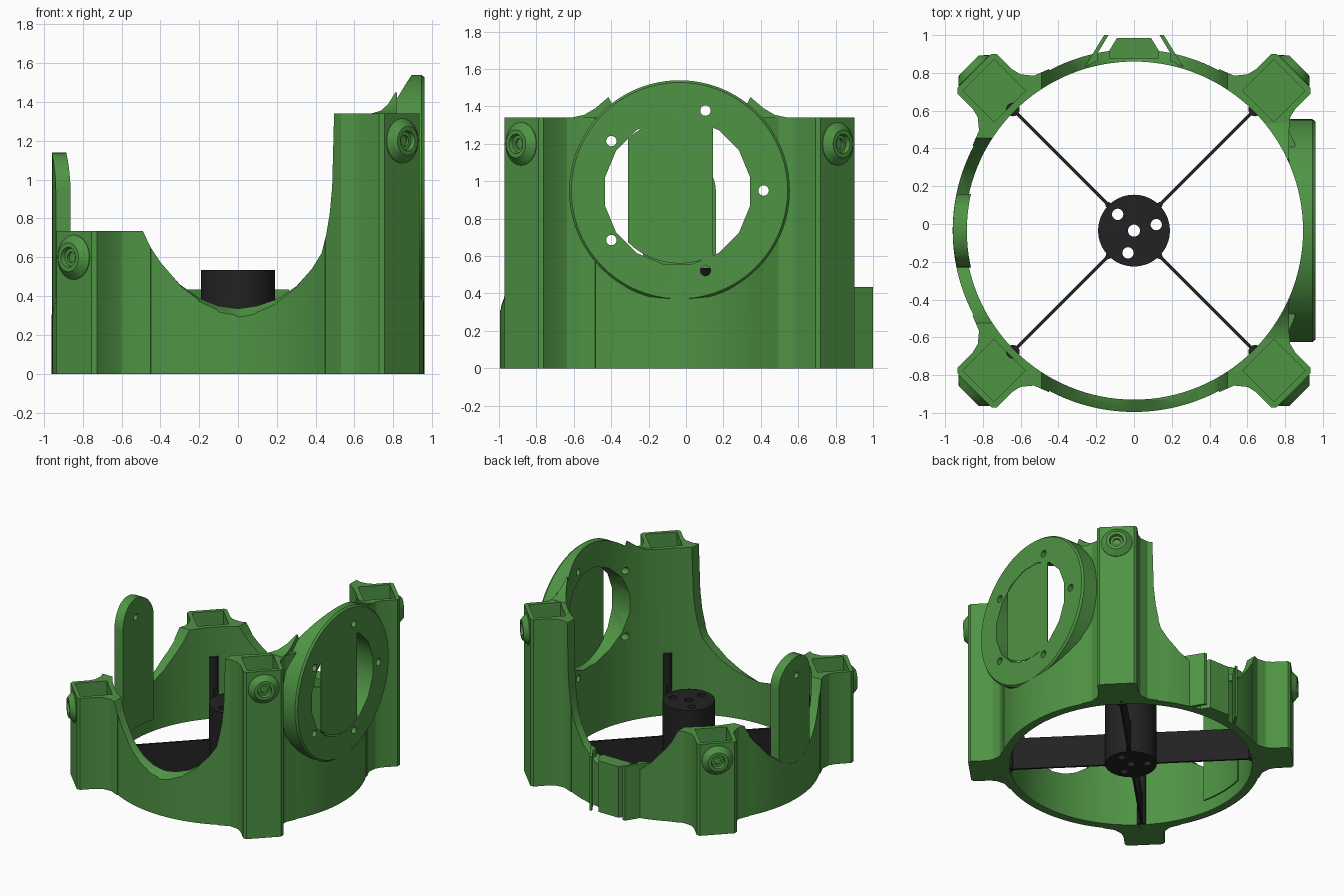
import bpy, bmesh, math
from mathutils import Matrix, Vector

if "Cube" in bpy.data.objects:
    bpy.data.objects.remove(bpy.data.objects["Cube"])

CY = -0.035            # ring axis position in y
R_OUT, R_IN = 0.96, 0.895
TALL, LOW = 1.34, 0.735


def material(name, rgb):
    m = bpy.data.materials.new(name)
    m.diffuse_color = (*rgb, 1)
    m.use_nodes = True
    m.node_tree.nodes["Principled BSDF"].inputs["Base Color"].default_value = m.diffuse_color
    return m


GREEN = material("green plastic", (0.078, 0.296, 0.058))
BLACK = material("black plastic", (0.016, 0.016, 0.017))


def finish(name, bm, mat):
    bmesh.ops.recalc_face_normals(bm, faces=bm.faces)
    me = bpy.data.meshes.new(name)
    bm.to_mesh(me)
    bm.free()
    me.materials.append(mat)
    ob = bpy.data.objects.new(name, me)
    bpy.context.collection.objects.link(ob)
    return ob


def loft(name, sections, mat=GREEN):
    """Skin a list of matching closed outlines and cap both ends."""
    bm = bmesh.new()
    rows = [[bm.verts.new(p) for p in s] for s in sections]
    n = len(rows[0])
    for a, b in zip(rows, rows[1:]):
        for i in range(n):
            j = (i + 1) % n
            bm.faces.new((a[i], a[j], b[j], b[i]))
    bm.faces.new(rows[0][::-1])
    bm.faces.new(rows[-1])
    return finish(name, bm, mat)


AXES = {'x': lambda u, v, w: (w, u, v), 'y': lambda u, v, w: (u, w, v),
        'z': lambda u, v, w: (u, v, w)}


def prism(name, pts, a, b, axis='z', mat=GREEN):
    f = AXES[axis]
    return loft(name, [[f(u, v, w) for u, v in pts] for w in (a, b)], mat)


def circle(r, n=96, cu=0, cv=0, phase=0):
    return [(cu + r * math.cos(phase + math.tau * i / n),
             cv + r * math.sin(phase + math.tau * i / n)) for i in range(n)]


def lathe(name, profile, pos, direction, n=32, mat=GREEN):
    """Turn (radius, height) pairs about a direction."""
    m = Matrix.Translation(pos) @ Vector(direction).to_track_quat('Z', 'Y').to_matrix().to_4x4()
    return loft(name, [[m @ Vector((x, y, h)) for x, y in circle(r, n)] for r, h in profile], mat)


def boolean(ob, other, op='DIFFERENCE'):
    mod = ob.modifiers.new("cut", 'BOOLEAN')
    mod.object, mod.operation, mod.solver = other, op, 'EXACT'
    bpy.context.view_layer.objects.active = ob
    bpy.ops.object.modifier_apply(modifier=mod.name)
    bpy.data.objects.remove(other, do_unlink=True)


def spot(angle, u, t=0):
    c, s = math.cos(angle), math.sin(angle)
    return (u * c - t * s, u * s + t * c)


CORNERS = [math.radians(45 + 90 * k) for k in range(4)]

# Ring wall joined with corner posts and their flared roots
body = prism("ring_body", circle(R_OUT, 128), 0, TALL)
half = [(.128, 1.195), (.148, 1.175), (.148, 1.06), (.16, 1.01),
        (.205, .955), (.286, .923), (.25, .85)]
plan = half + [(-t, u) for t, u in reversed(half)]
for a in CORNERS:
    boolean(body, prism("post", [spot(a, u, t) for t, u in plan], 0, TALL), 'UNION')

# Round flange on the right side, with soft shoulders
DZ = 0.95
boolean(body, lathe("flange", [(.59, .6), (.59, .945), (.578, .96)], (0, 0, DZ), (1, 0, 0), 96), 'UNION')
for s in (1, -1):
    shoulder = [(s * y, z) for y, z in ((.57, 1.30), (.57, 1.342), (.51, 1.355), (.45, 1.39), (.38, 1.45), (.30, 1.30))]
    boolean(body, prism("shoulder", shoulder, .6, .82, 'x'), 'UNION')

# Hollow inside
boolean(body, prism("bore", circle(R_IN, 128), -1, 3))

# Scooped openings at front and back, lower left half
scoop = [(-.49, LOW), (-.45, .65), (-.4, .575), (-.3, .46), (-.2, .39), (-.1, .35), (0, .335),
         (.1, .35), (.2, .385), (.3, .45), (.38, .54), (.43, .62), (.455, .72), (.472, .82),
         (.485, .96), (.495, 1.34), (.5, 2)]


def sloped(pts, drops, place):
    return [[place(u, v - d * max(0, 1 - abs(u) / .49), w) for u, v in pts] for w, d in drops]


boolean(body, loft("scoop", sloped([(-2, 2), (-2, LOW)] + scoop,
        ((-1.3, .27), (-R_IN, 0), (R_IN, 0), (1.3, .27)), AXES['y'])))
# Matching scoop on the left side
side = scoop[:7] + [(-u, v) for u, v in reversed(scoop[:6])] + [(.49, 2), (-.49, 2)]
boolean(body, loft("side_scoop", sloped(side, ((-1.3, .27), (-R_IN, 0), (-.5, 0)), AXES['x'])))

# Window and screw holes in the flange
boolean(body, prism("window", circle(.395, 16, -.01, DZ - .005, math.pi / 16), .5, 1.2, 'x'))
for k in range(5):
    a = math.tau * k / 5
    boolean(body, prism("hole", circle(.028, 16, .45 * math.cos(a), DZ + .45 * math.sin(a)), .5, 1.2, 'x'))

# Square sockets in the post tops
for a in CORNERS:
    top = TALL if math.cos(a) > 0 else LOW
    sq = [spot(a, 1.047 + u, t) for u, t in ((-.117, -.117), (.117, -.117), (.117, .117), (-.117, .117))]
    boolean(body, prism("socket", sq, top - .35, top + .3))

parts = [body]

# Screw bosses on the outer post faces
for a in CORNERS:
    z = 1.2 if math.cos(a) > 0 else .6
    x, y = spot(a, 1.195)
    parts.append(lathe("screw_boss", [(.115, -.02), (.115, .004), (.075, .042), (.052, .042),
                                      (.046, .02), (.028, .02), (.028, .004)],
                       (x, y, z), (math.cos(a), math.sin(a), 0), 32))

# Upright strip across the window
arc = [(.39 * math.cos(t), .39 * math.sin(t)) for t in
       [math.radians(62.5 + i * (134.8 - 62.5) / 10) for i in range(11)]]
strip = [(y, DZ + z) for y, z in arc] + [(y, DZ - z) for y, z in reversed(arc)]
parts.append(prism("window_strip", strip, .949, .957, 'x'))

# Rounded tab rising from the left wall
outline = [(-.195, .1), (.195, .1)] + [(.195 * math.cos(t), .945 + .195 * math.sin(t))
                                       for t in [math.pi * i / 20 for i in range(21)]]
tab = prism("left_tab", outline, -1.2, -.5, 'x')
boolean(tab, prism("outer", circle(R_OUT - .001, 128), -1, 2), 'INTERSECT')
boolean(tab, prism("inner", circle(R_IN - .01, 128), -1, 2))
boolean(tab, prism("hole", circle(.025, 16, 0, .99), -1.2, -.5, 'x'))
parts.append(tab)

# Clip on the back: centre block and two slanted legs
block = [(-.13, .91), (.13, .91), (.13, .955), (.09, 1.02), (-.09, 1.02), (-.13, .955)]
parts.append(prism("clip_block", block, 0, .41))
for s in (1, -1):
    leg = [(s * x, y) for x, y in ((.262, .865), (.158, 1.035), (.135, 1.035), (.195, .935), (.19, .9))]
    parts.append(prism("clip_leg", leg, 0, .435))

# Centre hub with through holes
hub = prism("hub", circle(.19, 64), 0, .535, mat=BLACK)
for k in range(3):
    x, y = spot(math.radians(15 + 120 * k), .122)
    boolean(hub, prism("hole", circle(.03, 24, x, y), -1, 2, mat=BLACK))
boolean(hub, prism("hole", circle(.032, 24), -1, 2, mat=BLACK))
parts.append(hub)

# Thin vanes from hub to wall, each ending in a rod
for a in CORNERS:
    vane = [spot(a, u, t) for u, t in ((.17, -.025), (.21, -.008), (.9, -.008),
                                       (.9, .008), (.21, .008), (.17, .025))]
    parts.append(prism("vane", vane, 0, .26, mat=BLACK))
    x, y = spot(a, .907)
    parts.append(prism("vane_rod", circle(.036, 20, x, y), -0.0, .5, mat=BLACK))

# Place on the ring axis and smooth the curved walls
for ob in parts:
    ob.data.transform(Matrix.Translation((0, CY, 0)))
    bpy.ops.object.select_all(action='DESELECT')
    ob.select_set(True)
    bpy.context.view_layer.objects.active = ob
    bpy.ops.object.shade_smooth_by_angle(angle=math.radians(25))
